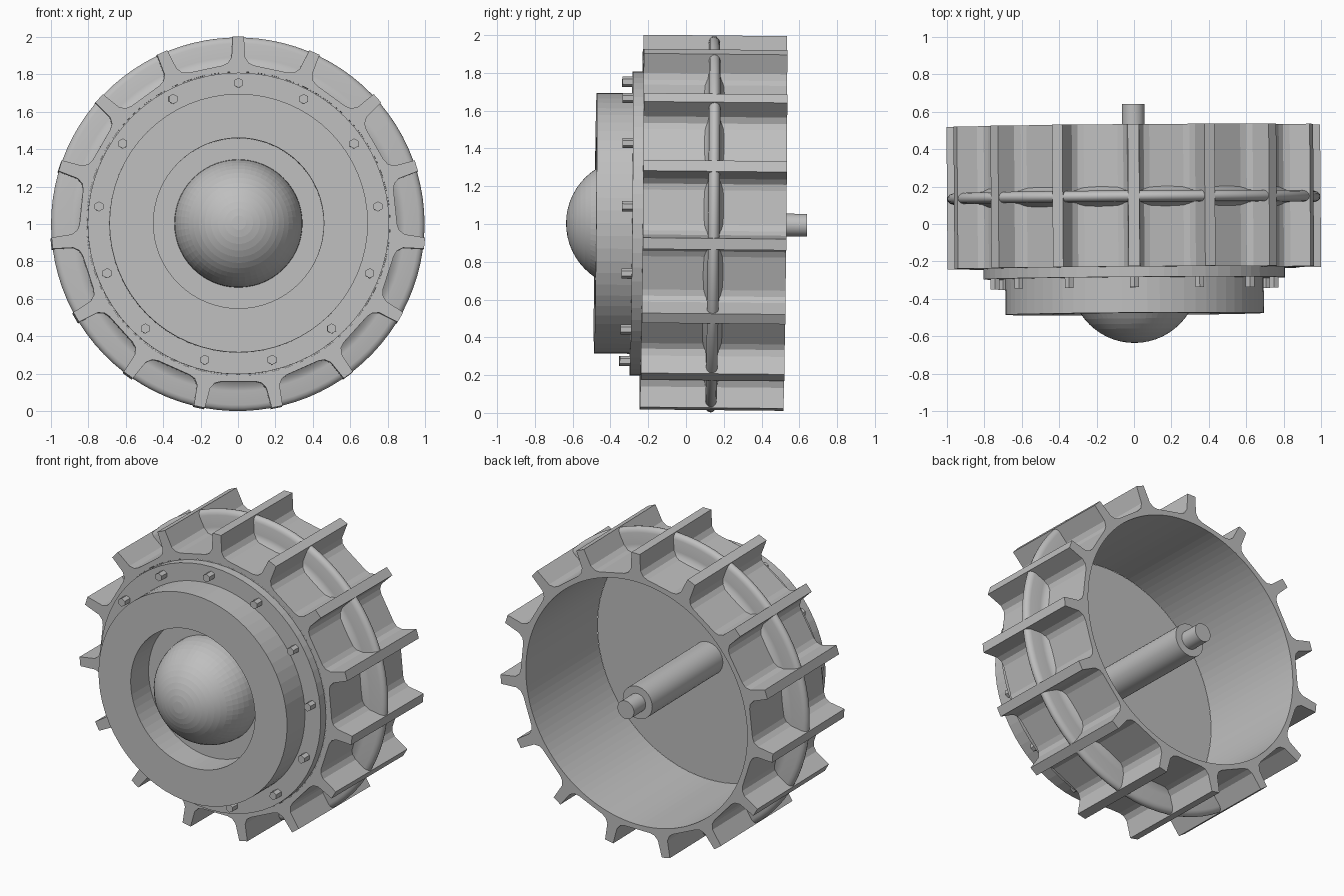
import bpy
import bmesh
from math import sin, cos, tau, radians
from mathutils import Matrix

cube = bpy.data.objects.get("Cube")
if cube:
    bpy.data.objects.remove(cube, do_unlink=True)

GREY = (0.52, 0.52, 0.52, 1.0)
mat = bpy.data.materials.new("plain grey")
mat.use_nodes = True
mat.diffuse_color = GREY
mat.node_tree.nodes["Principled BSDF"].inputs["Base Color"].default_value = GREY

# The whole wheel leans very slightly on its axle
PLACE = (Matrix.Translation((0, 0, 1)) @ Matrix.Rotation(-0.01, 4, 'X')
         @ Matrix.Rotation(0.0075, 4, 'Z'))


def polar(r, a, y):
    return (r * sin(a), y, r * cos(a))


def finish(name, bm, smooth=None):
    bmesh.ops.remove_doubles(bm, verts=bm.verts, dist=1e-5)
    bmesh.ops.recalc_face_normals(bm, faces=bm.faces)
    mesh = bpy.data.meshes.new(name)
    bm.to_mesh(mesh)
    bm.free()
    mesh.materials.append(mat)
    obj = bpy.data.objects.new(name, mesh)
    obj.matrix_world = PLACE
    bpy.context.collection.objects.link(obj)
    if smooth:
        bpy.ops.object.select_all(action='DESELECT')
        obj.select_set(True)
        bpy.context.view_layer.objects.active = obj
        bpy.ops.object.shade_smooth_by_angle(angle=radians(smooth))
    return obj


def lathe(name, profile, segments=64, smooth=None, closed=False):
    """Spin (radius, y) points around the y axis."""
    bm = bmesh.new()
    verts = [bm.verts.new((r, y, 0)) for r, y in profile]
    pairs = list(zip(verts, verts[1:]))
    if closed:
        pairs.append((verts[-1], verts[0]))
    edges = [bm.edges.new(p) for p in pairs]
    bmesh.ops.spin(bm, geom=verts + edges, axis=(0, 1, 0), cent=(0, 0, 0),
                   angle=tau, steps=segments, use_merge=False)
    return finish(name, bm, smooth)


# Tyre barrel: open tube whose outline carries the tread lugs
LUGS, FRONT, BACK, BORE = 15, -0.235, 0.525, 0.81
step = tau / LUGS
half = [(0.03, 1.0), (0.036, 0.89), (0.055, 0.86), (0.085, 0.848)]
lug = [(w / r, r) for w, r in half]
period = lug + [(step - a, r) for a, r in reversed(lug)]
outline = [(i * step + a, r) for i in range(LUGS) for a, r in period]
count = len(outline)
bm = bmesh.new()
rings = []
for y in (FRONT, BACK):
    rings.append([bm.verts.new(polar(r, a, y)) for a, r in outline])
    rings.append([bm.verts.new(polar(BORE, (i + 0.5) * tau / count, y))
                  for i in range(count)])
outer_f, inner_f, outer_b, inner_b = rings
for p, q in ((outer_f, outer_b), (outer_b, inner_b),
             (inner_b, inner_f), (inner_f, outer_f)):
    for i in range(count):
        j = (i + 1) % count
        bm.faces.new((p[i], p[j], q[j], q[i]))
finish("tread_barrel", bm)

# Rounded rib running round the tread between the lugs
MID = 0.14
side = [(0.84, 0.055), (0.865, 0.035), (0.89, 0.03), (0.965, 0.03),
        (0.982, 0.024), (0.993, 0.013)]
rib = ([(r, MID - w) for r, w in side] + [(0.997, MID)]
       + [(r, MID + w) for r, w in reversed(side)])
lathe("tread_rib", rib, 90, smooth=40, closed=True)

# Flange closing the front of the barrel
lathe("flange_plate", [(0, -0.29), (0.805, -0.29), (0.805, -0.235),
                       (BORE, -0.235), (0, -0.235)])

# Raised hub ring around the recess
lathe("hub_ring", [(0.455, -0.29), (0.455, -0.48), (0.69, -0.48),
                   (0.69, -0.29)], closed=True)

# Domed hub cap
RINGS, DOME = 14, 0.342
lathe("hub_dome", [(DOME * sin(i * tau / 4 / RINGS),
                    -0.293 - DOME * cos(i * tau / 4 / RINGS))
                   for i in range(RINGS + 1)], 56, smooth=5)

# Stepped axle
lathe("axle", [(0, -0.24), (0.108, -0.24), (0.108, 0.515), (0.06, 0.515),
               (0.06, 0.64), (0, 0.64)], 32, smooth=30)

# Ring of hexagonal bolts on the flange
BOLTS = 13
bm = bmesh.new()
for i in range(BOLTS):
    spot = Matrix.Translation(polar(0.75, i * tau / BOLTS, -0.315))
    bmesh.ops.create_cone(bm, cap_ends=True, segments=6, radius1=0.027,
                          radius2=0.027, depth=0.06,
                          matrix=spot @ Matrix.Rotation(radians(90), 4, 'X'))
finish("flange_bolts", bm)
